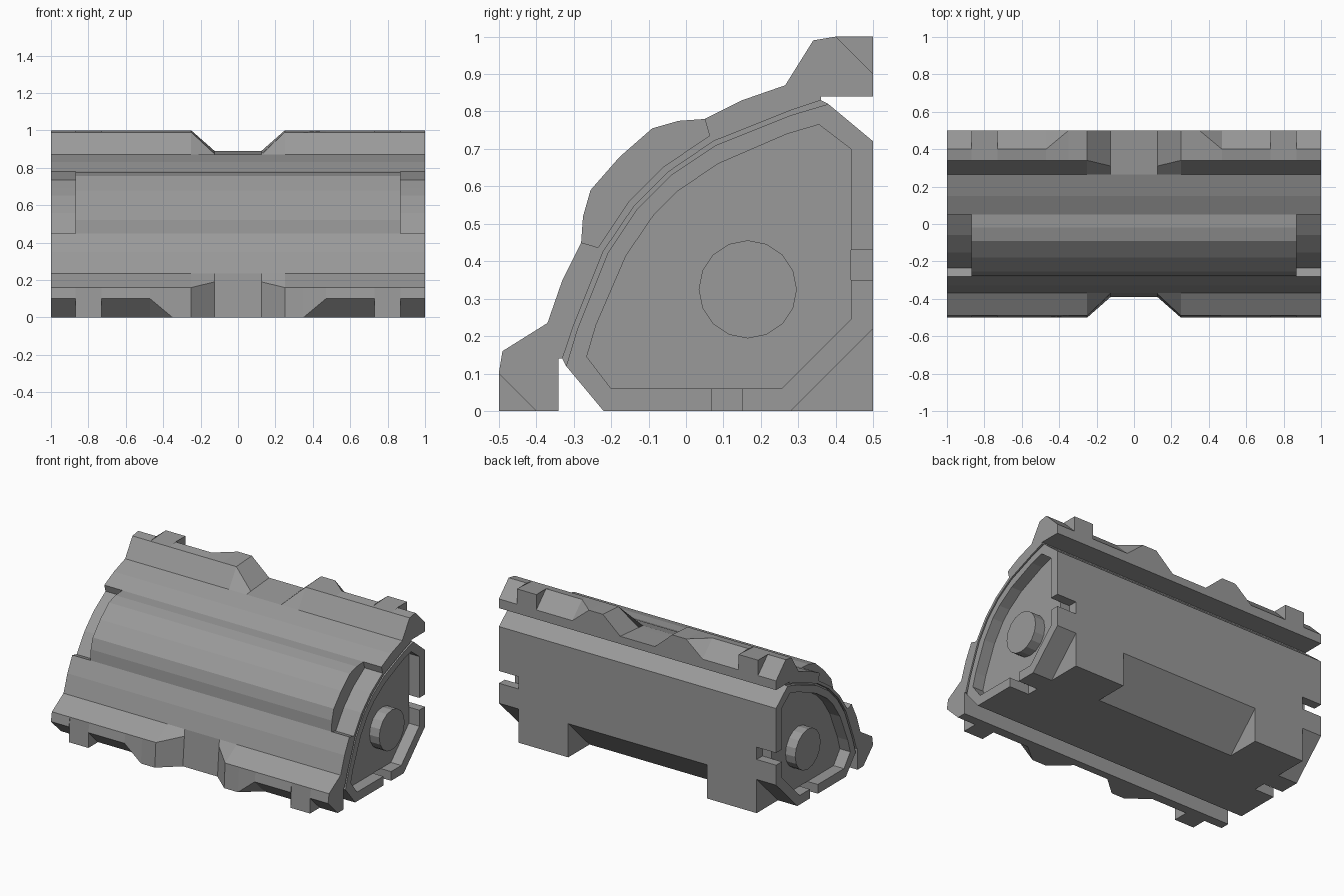
import bpy, bmesh
from mathutils import Matrix

if "Cube" in bpy.data.objects:
    bpy.data.objects.remove(bpy.data.objects["Cube"])

# Dark grey metal used on every part
metal = bpy.data.materials.new("dark_grey")
metal.diffuse_color = (0.32, 0.32, 0.32, 1)
metal.use_nodes = True
metal.node_tree.nodes["Principled BSDF"].inputs["Base Color"].default_value = metal.diffuse_color


def mirror(pts):
    """Reflect (y, z) points over the diagonal symmetry line, reversing order."""
    return [(0.5 - z, 0.5 - y) for y, z in reversed(pts)]


def finish(name, bm):
    bmesh.ops.remove_doubles(bm, verts=bm.verts, dist=1e-4)
    bmesh.ops.dissolve_degenerate(bm, edges=bm.edges, dist=1e-5)
    bmesh.ops.recalc_face_normals(bm, faces=bm.faces)
    me = bpy.data.meshes.new(name)
    bm.to_mesh(me)
    bm.free()
    me.materials.append(metal)
    ob = bpy.data.objects.new(name, me)
    bpy.context.collection.objects.link(ob)
    return ob


def loft(name, sections):
    """Skin a list of (x, [(y, z), ...]) sections and cap both ends."""
    bm = bmesh.new()
    rings = [[bm.verts.new((x, y, z)) for y, z in pts] for x, pts in sections]
    n = len(rings[0])
    for a, b in zip(rings, rings[1:]):
        for i in range(n):
            j = (i + 1) % n
            bm.faces.new((a[i], a[j], b[j], b[i]))
    bm.faces.new(rings[0])
    bm.faces.new(rings[-1])
    return finish(name, bm)


# Armour shell: flange chamfer c, waist recess in the middle, notched ends
inner = [(-0.34, 0), (-0.34, 0.14), (-0.33, 0.14), (-0.302, 0.223),
         (-0.221, 0.426), (-0.138, 0.548)]
inner_loop = inner + mirror(inner)


def shell_profile(c=0.0, waist=False, notch=False):
    if waist:
        flange = [(-0.39, 0), (-0.39, 0), (-0.374, 0.19), (-0.37, 0.235)]
    else:
        flange = [(-0.5 + c, 0), (-0.5, c), (-0.49, 0.16), (-0.37, 0.235)]
    if notch:
        bulge, mid = [(-0.235, 0.437), (-0.195, 0.497), (-0.153, 0.559)], (-0.106, 0.606)
    else:
        bulge, mid = [(-0.28, 0.45), (-0.275, 0.52), (-0.255, 0.59)], (-0.178, 0.678)
    outer = flange + [(-0.33, 0.35), (-0.28, 0.45)] + bulge
    return outer + [mid] + mirror(outer) + inner_loop[::-1]


half = [(0.125, shell_profile(waist=True)),
        (0.25, shell_profile()),
        (0.35, shell_profile()),
        (0.47, shell_profile(0.1)),
        (0.73, shell_profile(0.1)),
        (0.73, shell_profile()),
        (0.87, shell_profile()),
        (0.87, shell_profile(0.1, notch=True)),
        (1.0, shell_profile(0.1, notch=True))]
loft("armour_shell", [(-x, p) for x, p in reversed(half)] + half)

# Core body with a recess inside each end rim
arc = [(-0.32, 0.12), (-0.29, 0.22), (-0.21, 0.42), (-0.13, 0.54)]
arc_loop = arc + mirror(arc)
outline = [(0.28, 0), (-0.22, 0)] + arc_loop + [(0.5, 0.72), (0.5, 0.22)]
in_arc = [(-0.265, 0.145), (-0.24, 0.23), (-0.16, 0.415), (-0.085, 0.525)]
recess = [(0.255, 0.06), (-0.2, 0.06)] + in_arc + mirror(in_arc) + [(0.44, 0.7), (0.44, 0.245)]
FLOOR = 0.925
core = loft("core_body", [(-FLOOR, recess), (-1, recess), (-1, outline),
                          (1, outline), (1, recess), (FLOOR, recess)])

# Liner filling the groove between core and shell
liner = arc_loop + inner_loop[2:-2][::-1]
loft("groove_liner", [(-0.975, liner), (0.975, liner)])

# Slots through the back and bottom rims at both ends
bm = bmesh.new()
for s in (-1, 1):
    for y, z, sy, sz in ((0.49, 0.39, 0.1, 0.08), (0.11, 0.01, 0.08, 0.1)):
        m = Matrix.Translation((s * 0.96, y, z)) @ Matrix.Diagonal((0.2, sy, sz, 1))
        bmesh.ops.create_cube(bm, size=1, matrix=m)
cutter = finish("slot_cutter", bm)
cutter.hide_render = True
cutter.hide_viewport = True
mod = core.modifiers.new("slots", "BOOLEAN")
mod.operation = "DIFFERENCE"
mod.solver = "EXACT"
mod.object = cutter

for s, side in ((-1, "left"), (1, "right")):
    # Round end boss
    bm = bmesh.new()
    m = Matrix.Translation((s * 0.945, 0.165, 0.325)) @ Matrix.Rotation(1.5707963, 4, "Y")
    bmesh.ops.create_cone(bm, cap_ends=True, segments=16, radius1=0.131,
                          radius2=0.131, depth=0.1, matrix=m)
    finish(side + "_end_boss", bm)
    # Corner foot filling the lower back chamfer
    tri = [(0.28, 0), (0.5, 0), (0.5, 0.22)]
    loft(side + "_foot", [(s * 0.5, tri), (s * 0.86, tri)])
